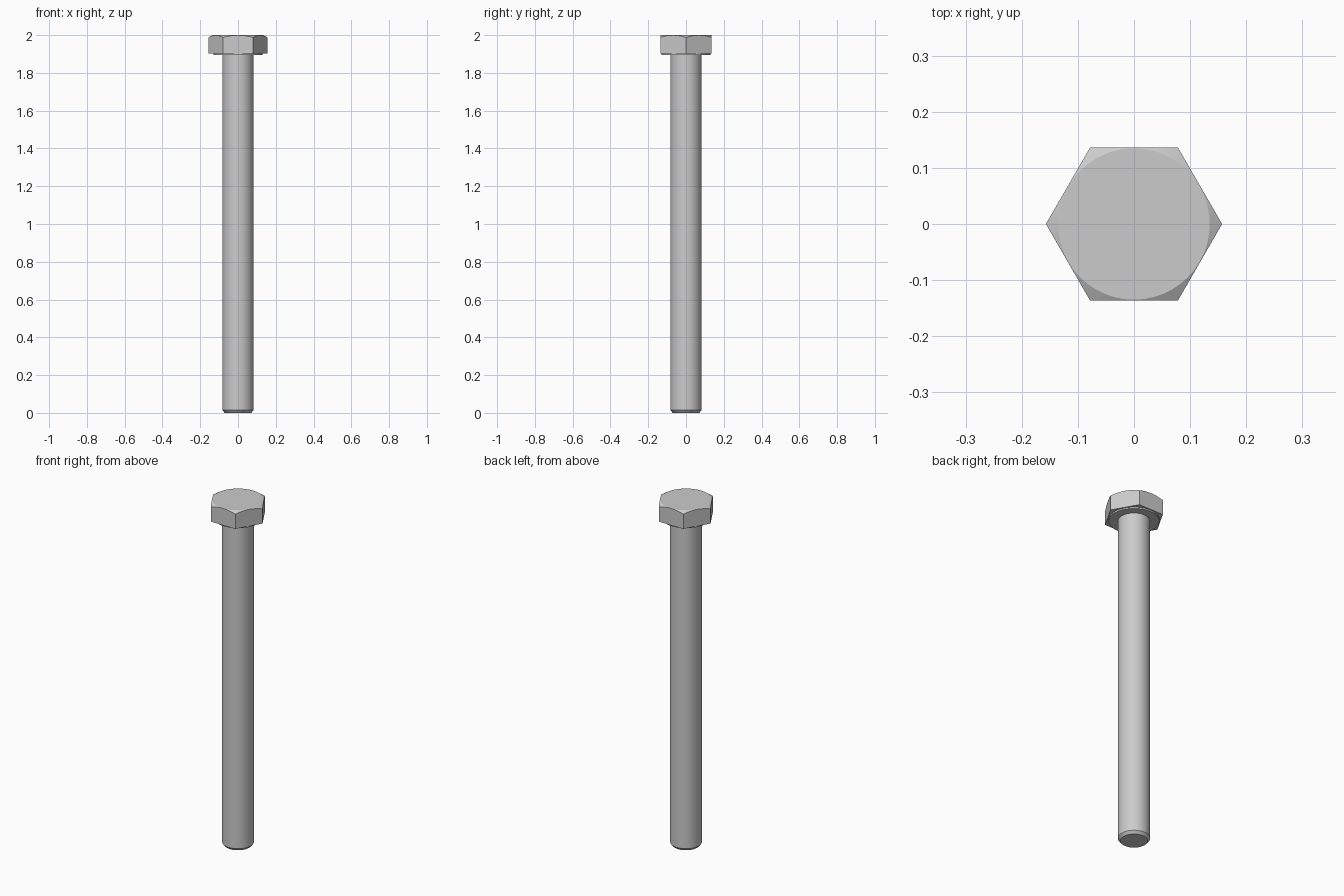
import bpy, bmesh, math

if "Cube" in bpy.data.objects:
    bpy.data.objects.remove(bpy.data.objects["Cube"])

N = 48                      # samples round the axis, a multiple of 6
FLAT = 0.136                # half the width across the flats
TOP = 0.135                 # radius of the flat disc on the head


def ring(bm, radius, z):
    """Ring of verts; radius and z are functions of the angle."""
    out = []
    for i in range(N):
        a = 2 * math.pi * i / N
        r = radius(a)
        out.append(bm.verts.new((r * math.cos(a), r * math.sin(a), z(r))))
    return out


def hexagon(a):
    # corners on +x/-x, flats facing +y/-y
    return FLAT / math.cos((a % (math.pi / 3)) - math.pi / 6)


def const(v):
    return lambda _: v


bm = bmesh.new()
rings = [
    # head: top disc, 30 degree corner chamfer, hexagonal sides
    ring(bm, const(TOP), const(2.0)),
    ring(bm, hexagon, lambda r: 2.0 - (r - TOP) * math.tan(math.pi / 6)),
    ring(bm, hexagon, const(1.902)),
    # thin bearing face under the head
    ring(bm, const(0.130), const(1.902)),
    ring(bm, const(0.130), const(1.894)),
    # shank with chamfered tip
    ring(bm, const(0.083), const(1.894)),
    ring(bm, const(0.083), const(0.015)),
    ring(bm, const(0.070), const(0.0)),
]
for upper, lower in zip(rings, rings[1:]):
    for i in range(N):
        j = (i + 1) % N
        bm.faces.new((upper[i], lower[i], lower[j], upper[j]))
bm.faces.new(rings[0])
bm.faces.new(rings[-1][::-1])
bmesh.ops.recalc_face_normals(bm, faces=bm.faces)

mesh = bpy.data.meshes.new("hex_bolt")
bm.to_mesh(mesh)
bm.free()
bolt = bpy.data.objects.new("hex_bolt", mesh)
bpy.context.collection.objects.link(bolt)
bpy.context.view_layer.objects.active = bolt
bolt.select_set(True)
bpy.ops.object.shade_smooth_by_angle(angle=math.radians(20))
